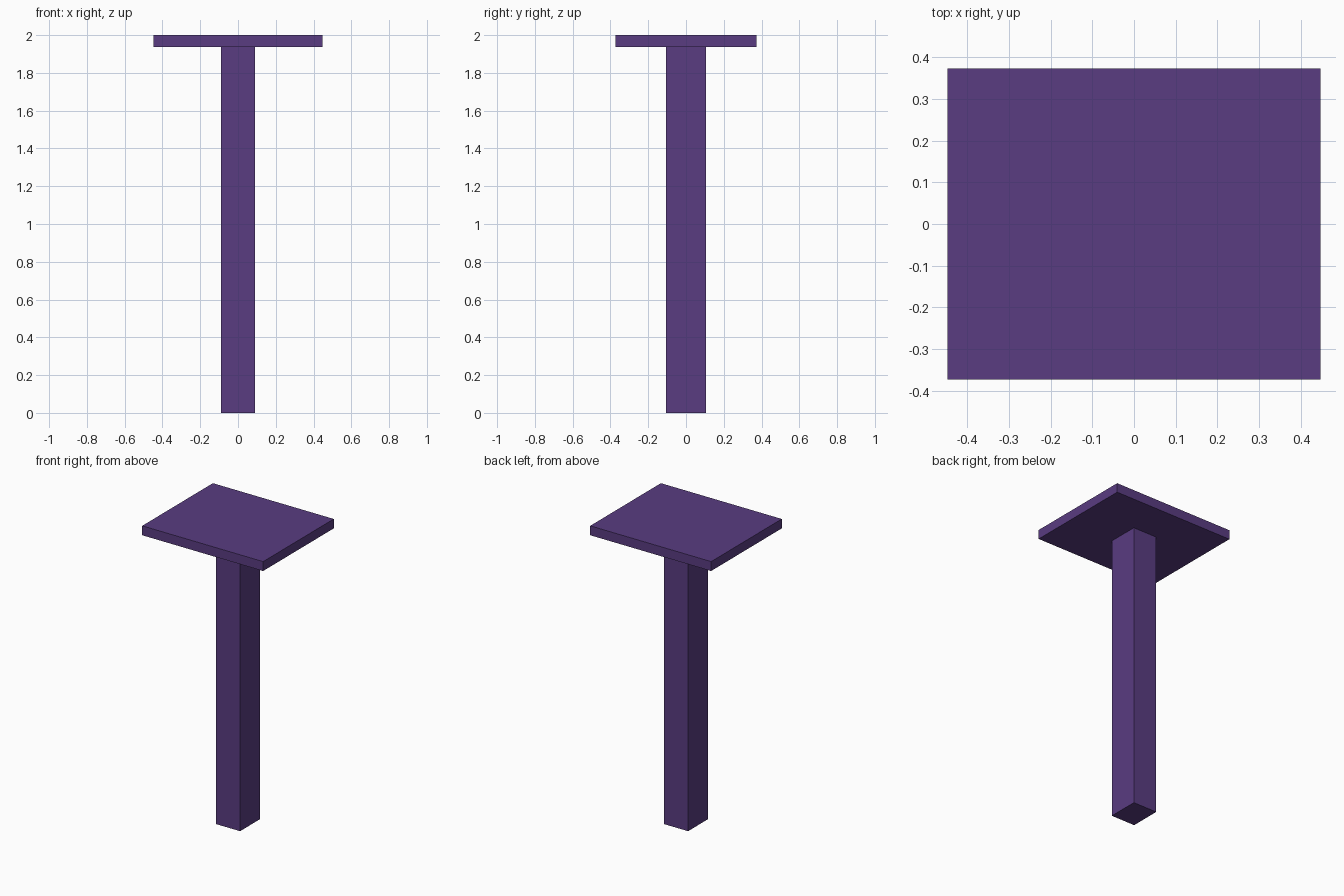
import bpy

if "Cube" in bpy.data.objects:
    bpy.data.objects.remove(bpy.data.objects["Cube"])

# single flat purple
purple = bpy.data.materials.new("deep_purple")
purple.diffuse_color = (0.100, 0.045, 0.220, 1.0)
purple.use_nodes = True
purple.node_tree.nodes["Principled BSDF"].inputs["Base Color"].default_value = purple.diffuse_color


def box(name, size_x, size_y, z_low, z_high):
    """Centred box between two heights."""
    bpy.ops.mesh.primitive_cube_add(size=1, location=(0, 0, (z_low + z_high) / 2))
    obj = bpy.context.object
    obj.name = name
    obj.scale = (size_x, size_y, z_high - z_low)
    bpy.ops.object.transform_apply(location=False, rotation=False, scale=True)
    obj.data.materials.append(purple)
    return obj


# square post
box("post", 0.178, 0.21, 0.0, 1.937)

# flat top plate
box("top_plate", 0.894, 0.746, 1.937, 2.0)
